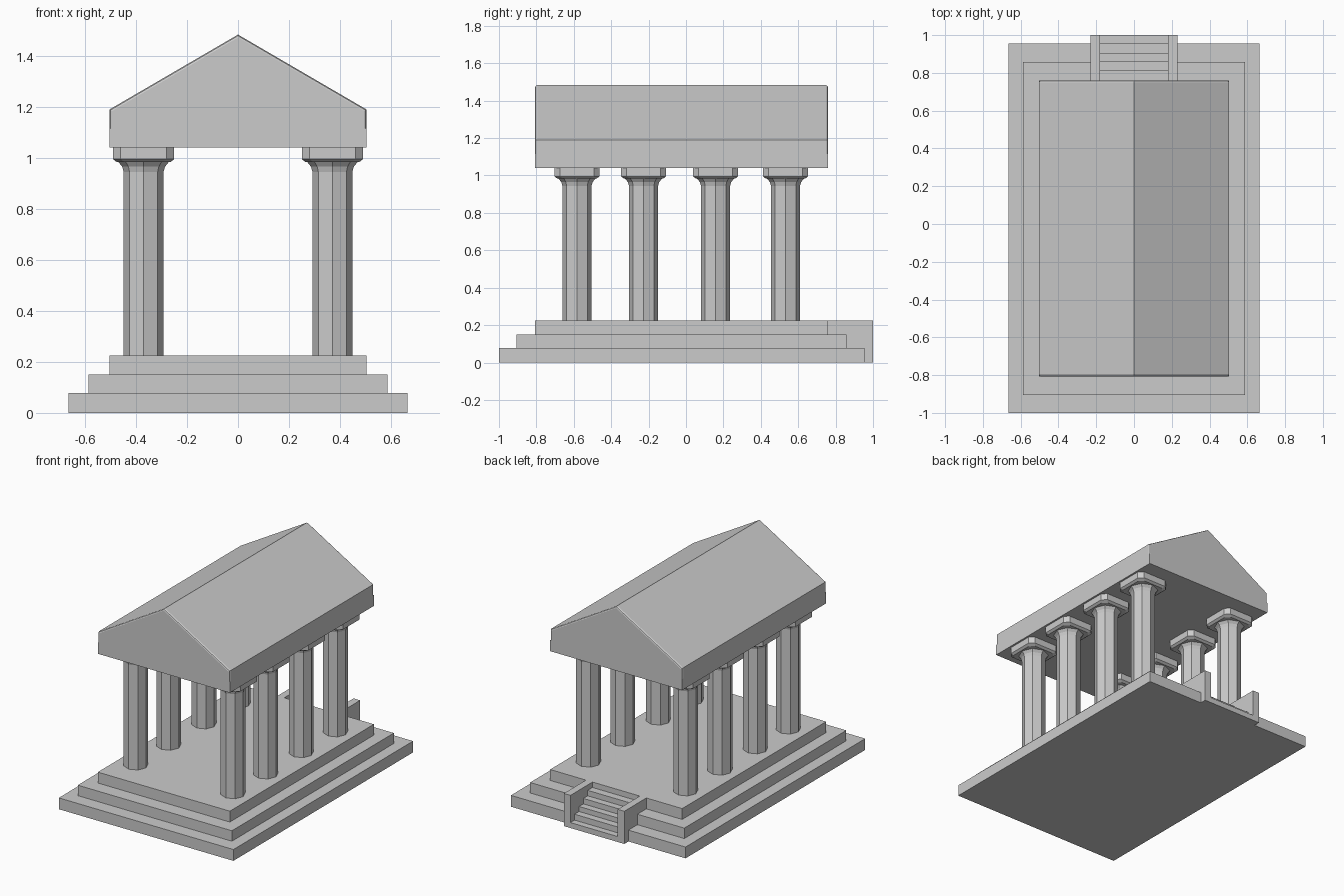
import bpy, bmesh, math

if "Cube" in bpy.data.objects:
    bpy.data.objects.remove(bpy.data.objects["Cube"])


def make_object(name, bm):
    bmesh.ops.recalc_face_normals(bm, faces=bm.faces)
    mesh = bpy.data.meshes.new(name)
    bm.to_mesh(mesh)
    bm.free()
    obj = bpy.data.objects.new(name, mesh)
    bpy.context.collection.objects.link(obj)
    return obj


def box(name, x0, x1, y0, y1, z0, z1):
    bm = bmesh.new()
    bmesh.ops.create_cube(bm, size=1)
    for v in bm.verts:
        v.co = ((x0 + x1) / 2 + v.co.x * (x1 - x0),
                (y0 + y1) / 2 + v.co.y * (y1 - y0),
                (z0 + z1) / 2 + v.co.z * (z1 - z0))
    return make_object(name, bm)


def loft(name, rings):
    """Join stacked rings of points and cap both ends."""
    bm = bmesh.new()
    rows = [[bm.verts.new(p) for p in ring] for ring in rings]
    n = len(rows[0])
    for a, b in zip(rows, rows[1:]):
        for i in range(n):
            j = (i + 1) % n
            bm.faces.new((a[i], a[j], b[j], b[i]))
    bm.faces.new(rows[0])
    bm.faces.new(rows[-1])
    return make_object(name, bm)


def octagon(cx, cy, r, z):
    return [(cx + r * math.cos(i * math.pi / 4), cy + r * math.sin(i * math.pi / 4), z)
            for i in range(8)]


def cut_square(cx, cy, h, c, z):
    k = h - c
    pts = [(h, -k), (h, k), (k, h), (-k, h), (-h, k), (-h, -k), (-k, -h), (k, -h)]
    return [(cx + x, cy + y, z) for x, y in pts]


# Stepped base
for i, (hx, y0, y1, z0, z1) in enumerate([(0.665, -1.0, 0.955, 0.0, 0.078),
                                          (0.587, -0.905, 0.857, 0.078, 0.15),
                                          (0.503, -0.807, 0.76, 0.15, 0.225)]):
    box(f"base_tier_{i + 1}", -hx, hx, y0, y1, z0, z1)

# Columns with flared necks and chamfered capitals
SHAFT = [(0.078, 0.225), (0.078, 0.945), (0.084, 0.965), (0.1, 0.985)]
CAPITAL = [(0.105, 0.983), (0.12, 0.995), (0.12, 1.04)]
for side in (-1, 1):
    for i, y in enumerate((-0.583, -0.227, 0.158, 0.532)):
        x = side * 0.37
        loft(f"column_{side}_{i}", [octagon(x, y, r, z) for r, z in SHAFT])
        loft(f"capital_{side}_{i}", [cut_square(x, y, h, 0.03, z) for h, z in CAPITAL])

# Roof: flat beam block below, gabled block with softened gable edges above
YF, YB = -0.807, 0.76
box("roof_beam", -0.503, 0.503, YF, YB, 1.04, 1.115)


def gable(y, inset):
    h = 0.503 - inset
    return [(-h, y, 1.115), (h, y, 1.115), (h, y, 1.19 - inset * 0.6),
            (0, y, 1.483 - inset * 1.15), (-h, y, 1.19 - inset * 0.6)]


loft("gable_roof", [gable(YF, 0.01), gable(YF + 0.003, 0.004), gable(YF + 0.012, 0),
                    gable(YB - 0.012, 0), gable(YB - 0.003, 0.004), gable(YB, 0.01)])

# Rear staircase between two low walls
for side in (-1, 1):
    xs = sorted((side * 0.18, side * 0.23))
    box(f"stair_wall_{side}", xs[0], xs[1], 0.76, 1.0, 0.0, 0.225)
for i in range(5):
    box(f"stair_{i + 1}", -0.18, 0.18, 0.76, 1.0 - i * 0.047, 0.0, 0.225 * (i + 1) / 6)
